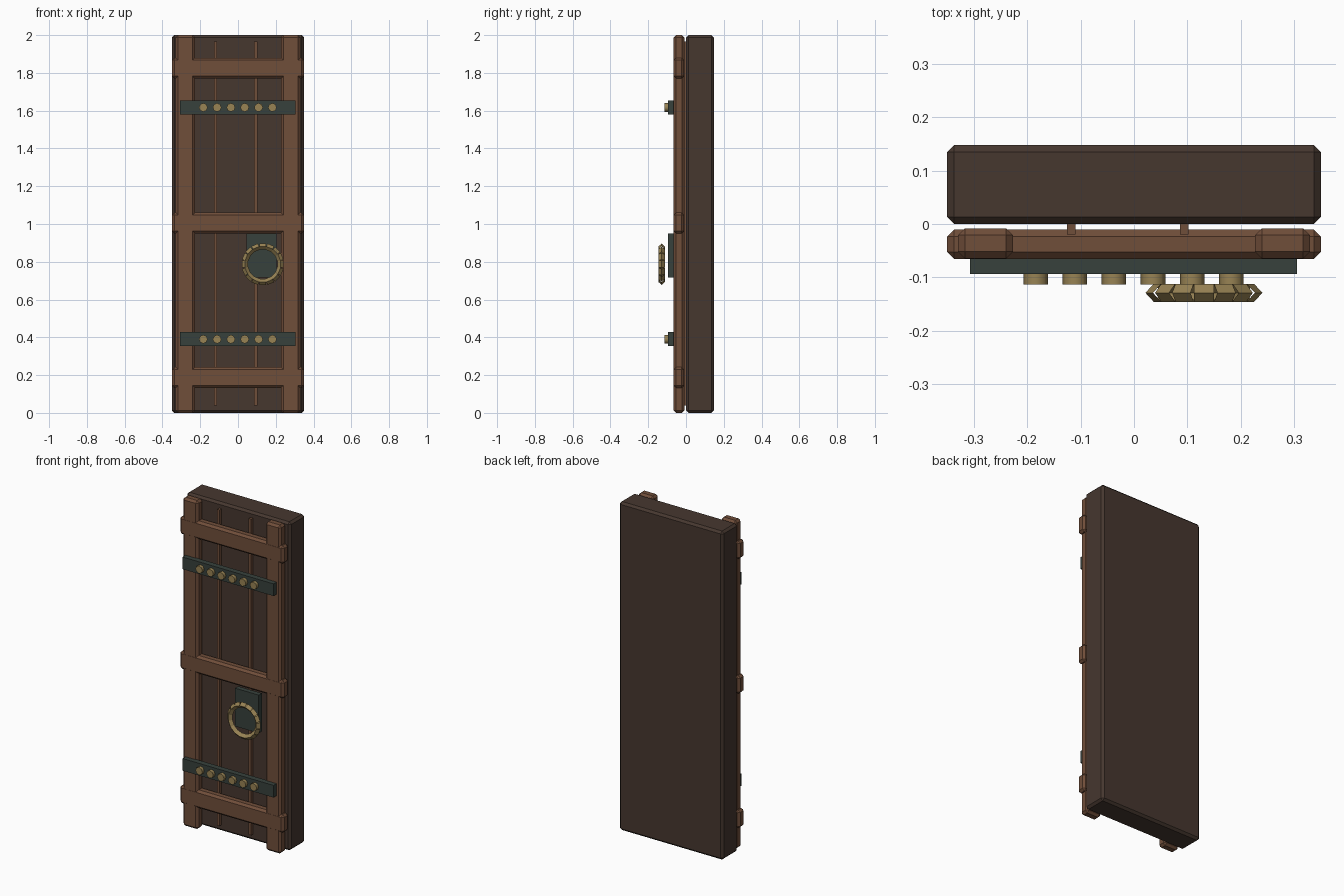
import bpy, math
from mathutils import Matrix, Vector

if "Cube" in bpy.data.objects:
    bpy.data.objects.remove(bpy.data.objects["Cube"])


def material(name, rgb):
    # sRGB bytes to linear colour
    lin = [((c / 255 + 0.055) / 1.055) ** 2.4 for c in rgb] + [1]
    m = bpy.data.materials.new(name)
    m.use_nodes = True
    m.diffuse_color = lin
    m.node_tree.nodes["Principled BSDF"].inputs["Base Color"].default_value = lin
    return m


dark_wood = material("dark_wood", (70, 55, 47))
warm_wood = material("warm_wood", (112, 78, 58))
iron = material("dark_iron", (55, 65, 60))
brass = material("brass", (152, 131, 84))


def box(name, mat, x, y, z, bevel=0):
    """Box from (min, max) ranges, with an optional chamfer."""
    bpy.ops.mesh.primitive_cube_add(size=1)
    ob = bpy.context.object
    ob.name = name
    size = Vector([r[1] - r[0] for r in (x, y, z)])
    mid = Vector([(r[1] + r[0]) / 2 for r in (x, y, z)])
    ob.data.transform(Matrix.Translation(mid) @ Matrix.Diagonal((*size, 1)))
    ob.data.materials.append(mat)
    if bevel:
        mod = ob.modifiers.new("chamfer", "BEVEL")
        mod.width, mod.segments = bevel, 1
    return ob


def rod(name, mat, matrix, radius, depth, sides, fill):
    """Cylinder along local z, placed by a matrix."""
    bpy.ops.mesh.primitive_cylinder_add(vertices=sides, radius=radius, depth=depth,
                                        end_fill_type=fill)
    ob = bpy.context.object
    ob.name = name
    ob.data.transform(matrix)
    ob.data.materials.append(mat)
    return ob


# Door slab and the raised strips between planks
box("door_slab", dark_wood, (-0.35, 0.35), (0, 0.148), (0, 2), 0.013)
for i, x in enumerate((-0.118, 0.094)):
    box(f"plank_strip_{i + 1}", warm_wood, (x - 0.008, x + 0.008), (-0.02, 0.01), (0.04, 1.965))

# Frame: two stiles and three rails
for side, name in ((-1, "right"), (1, "left")):
    box(f"{name}_stile", warm_wood, sorted((side * 0.33, side * 0.227)),
        (-0.065, -0.008), (0, 2), 0.013)
for name, z in (("bottom", 0.187), ("middle", 1.005), ("top", 1.825)):
    box(f"{name}_rail", warm_wood, (-0.35, 0.35), (-0.0655, -0.01),
        (z - 0.055, z + 0.055), 0.013)

# Iron straps with a row of studs
to_front = Matrix.Rotation(math.pi / 2, 4, "X")
for name, z in (("lower", 0.39), ("upper", 1.617)):
    box(f"{name}_strap", iron, (-0.307, 0.305), (-0.094, -0.06), (z - 0.037, z + 0.037))
    for i in range(6):
        place = Matrix.Translation((-0.184 + i * 0.0732, -0.102, z)) @ to_front
        rod(f"{name}_stud_{i + 1}", brass, place, 0.023, 0.023, 8, "NGON")
        bpy.ops.object.shade_smooth_by_angle(angle=math.radians(50))

# Handle plate and a pull ring made of short open links
box("handle_plate", iron, (0.046, 0.205), (-0.094, -0.064), (0.718, 0.95))
ring_radius, links = 0.094, 16
for i in range(links):
    place = (Matrix.Translation((0.131, -0.129, 0.787))
             @ Matrix.Rotation(math.tau * i / links, 4, "Y")
             @ Matrix.Translation((ring_radius, 0, 0)))
    rod(f"ring_link_{i + 1}", brass, place, 0.017, math.tau * ring_radius / links, 4, "NOTHING")
